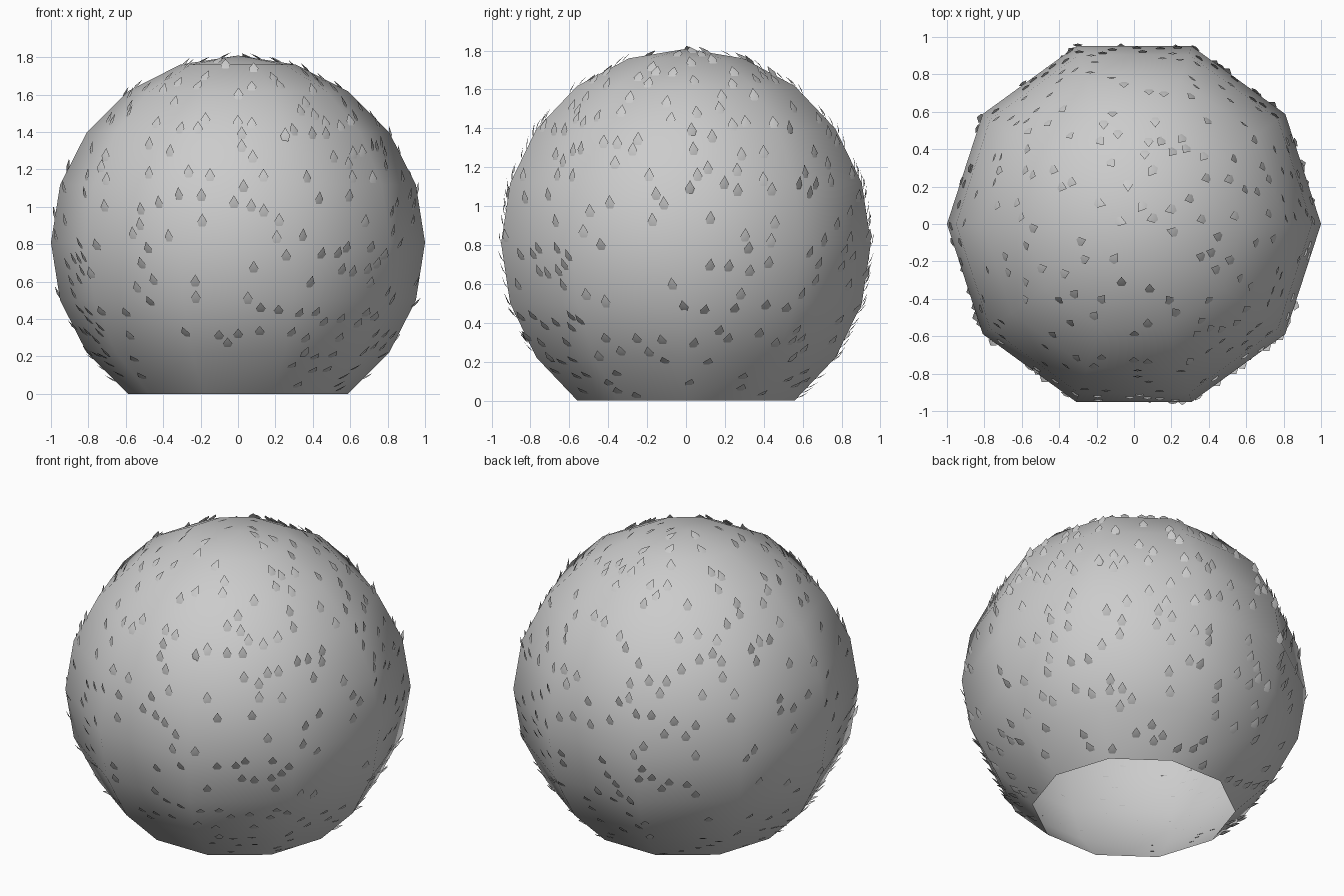
import bpy, bmesh, math, random
from mathutils import Vector

if "Cube" in bpy.data.objects:
    bpy.data.objects.remove(bpy.data.objects["Cube"])

random.seed(7)
SEG, STEP = 10, math.radians(18)
CZ = math.sin(math.radians(54))      # sphere centre height


def make_object(name, bm, smooth):
    mesh = bpy.data.meshes.new(name)
    for f in bm.faces:
        f.smooth = smooth
    bm.to_mesh(mesh)
    bm.free()
    obj = bpy.data.objects.new(name, mesh)
    bpy.context.collection.objects.link(obj)
    return obj


# Open-bottomed low-poly dome: ten sides, rings every 18 degrees
bm = bmesh.new()
rings = []
for i in range(-3, 5):
    r, z = math.cos(i * STEP), CZ + math.sin(i * STEP)
    rings.append([bm.verts.new((r * math.cos(k * math.tau / SEG),
                                r * math.sin(k * math.tau / SEG), z))
                  for k in range(SEG)])
pole = bm.verts.new((0, 0, CZ + 1))
for a, b in zip(rings, rings[1:]):
    for k in range(SEG):
        n = (k + 1) % SEG
        bm.faces.new((a[k], a[n], b[n], b[k]))
for k in range(SEG):
    bm.faces.new((rings[-1][k], rings[-1][(k + 1) % SEG], pole))
bm.normal_update()

# Random points spread evenly by area over the dome's flat faces
tris = []
for f in bm.faces:
    v = [x.co.copy() for x in f.verts]
    for j in range(1, len(v) - 1):
        tris.append((v[0], v[j], v[j + 1], f.normal.copy()))
areas = [(b - a).cross(c - a).length for a, b, c, n in tris]
points = []
while len(points) < 420:
    a, b, c, n = random.choices(tris, areas)[0]
    s, t = math.sqrt(random.random()), random.random()
    p = a * (1 - s) + b * (s * (1 - t)) + c * (s * t)
    if p.z > 0.03 and all((p - q).length > 0.06 for q, m in points):
        points.append((p, n))
make_object("dome_body", bm, True)

# Pointed scales: (sideways, upward, lift off the surface)
OUTLINE = [(-0.015, -0.03, -0.003), (0.015, -0.03, -0.003),
           (0.026, 0.0, 0.009), (0, 0.042, 0.022), (-0.026, 0.0, 0.009)]
bm = bmesh.new()
for p, n in points:
    up = Vector((0, 0, 1))
    up = (up - n * up.dot(n)).normalized()
    side = up.cross(n)
    corner = [bm.verts.new(p + side * x + up * y + n * h) for x, y, h in OUTLINE]
    mid = bm.verts.new(p + n * 0.013)
    for k in range(5):
        bm.faces.new((corner[k], corner[(k + 1) % 5], mid))
bmesh.ops.recalc_face_normals(bm, faces=bm.faces)
for f in bm.faces:
    if f.normal.dot(f.calc_center_median() - Vector((0, 0, CZ))) < 0:
        f.normal_flip()
make_object("surface_scales", bm, True)
